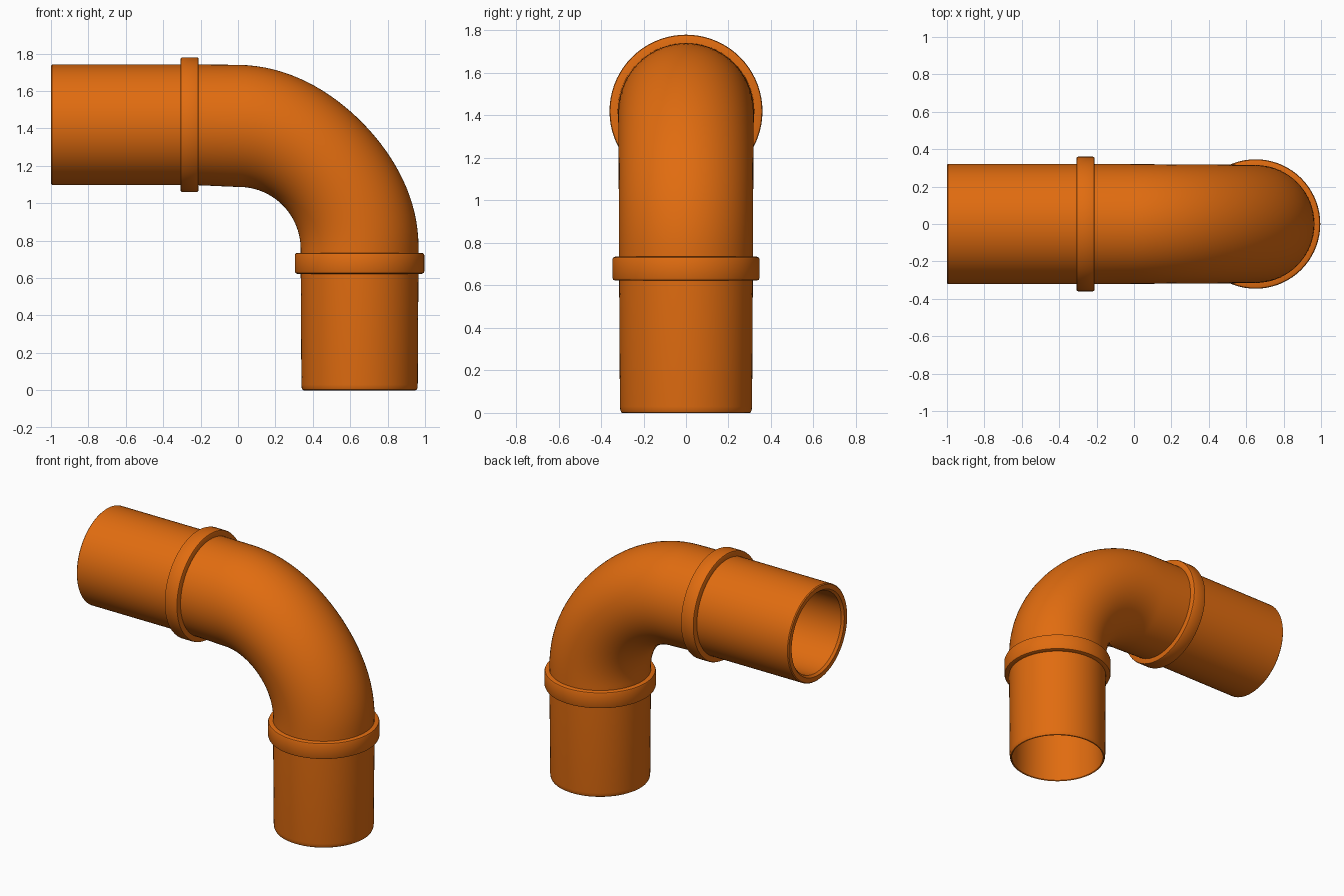
import bpy, bmesh, math
from mathutils import Vector

if "Cube" in bpy.data.objects:
    bpy.data.objects.remove(bpy.data.objects["Cube"])

SEG = 72
orange = bpy.data.materials.new("pipe orange")
orange.diffuse_color = (0.75, 0.15, 0.005, 1)
orange.use_nodes = True
orange.node_tree.nodes["Principled BSDF"].inputs["Base Color"].default_value = orange.diffuse_color


def sweep(name, rings):
    """Skin a closed loop of rings: (x, z, turn angle, in-plane radius, y radius)."""
    bm = bmesh.new()
    loops = []
    for x, z, a, rp, ry in rings:
        n = Vector((math.sin(a), 0, math.cos(a)))
        loops.append([bm.verts.new(Vector((x, 0, z)) + n * rp * math.cos(t)
                                   + Vector((0, ry * math.sin(t), 0)))
                      for t in (2 * math.pi * i / SEG for i in range(SEG))])
    for k, lo in enumerate(loops):
        nx = loops[(k + 1) % len(loops)]
        for i in range(SEG):
            j = (i + 1) % SEG
            bm.faces.new((lo[i], lo[j], nx[j], nx[i]))
    bmesh.ops.recalc_face_normals(bm, faces=bm.faces)
    me = bpy.data.meshes.new(name)
    bm.to_mesh(me)
    bm.free()
    me.materials.append(orange)
    ob = bpy.data.objects.new(name, me)
    bpy.context.collection.objects.link(ob)
    bpy.ops.object.select_all(action='DESELECT')
    ob.select_set(True)
    bpy.context.view_layer.objects.active = ob
    bpy.ops.object.shade_smooth_by_angle(angle=math.radians(35))


def along_x(profile):   # (x, radius) around the horizontal axis
    return [(x, 1.42, 0, r, r) for x, r in profile]


def along_z(profile):   # (z, radius) around the vertical axis
    return [(0.65, z, math.pi / 2, r, r) for z, r in profile]


# straight inlet with thick wall and chamfered mouth
sweep("horizontal_pipe", along_x([
    (-0.25, 0.322), (-0.994, 0.322), (-1.0, 0.316), (-1.0, 0.285),
    (-0.985, 0.272), (-0.25, 0.272)]))

# straight outlet with thin wall and rounded lip
sweep("vertical_pipe", along_z([
    (0.68, 0.315), (0.03, 0.311), (0.012, 0.309), (0.003, 0.305), (0.0, 0.300),
    (0.005, 0.296), (0.68, 0.290)]))

# bend: outer skin forward, inner skin back
outer, inner = [(-0.25, 1.42, 0, 0.322, 0.322)], [(-0.25, 1.42, 0, 0.272, 0.272)]
N = 32
for k in range(N + 1):
    f = k / N
    a = f * math.pi / 2
    ro = 0.98 - 0.015 * f - 0.028 * math.sin(2 * a) ** 2
    ri = 0.327 + 0.008 * f
    c, rp, ry = (ro + ri) / 2, (ro - ri) / 2, 0.32 - 0.005 * f
    x, z = c * math.sin(a), 0.76 + c * math.cos(a)
    w = 0.05 - 0.025 * f
    outer.append((x, z, a, rp, ry))
    inner.append((x, z, a, rp - w, ry - w))
outer.append((0.65, 0.68, math.pi / 2, 0.315, 0.315))
inner.append((0.65, 0.68, math.pi / 2, 0.290, 0.290))
sweep("elbow_bend", outer + inner[::-1])


# raised collars with softened edges
def collar(lo, hi, r, b, base):
    return [(lo, base), (lo, r - b), (lo + b * 0.3, r - b * 0.3), (lo + b, r),
            (hi - b, r), (hi - b * 0.3, r - b * 0.3), (hi, r - b), (hi, base)]


sweep("upper_collar", along_x(collar(-0.308, -0.21, 0.36, 0.01, 0.30)))
sweep("lower_collar", along_z(collar(0.623, 0.735, 0.346, 0.012, 0.305)))
